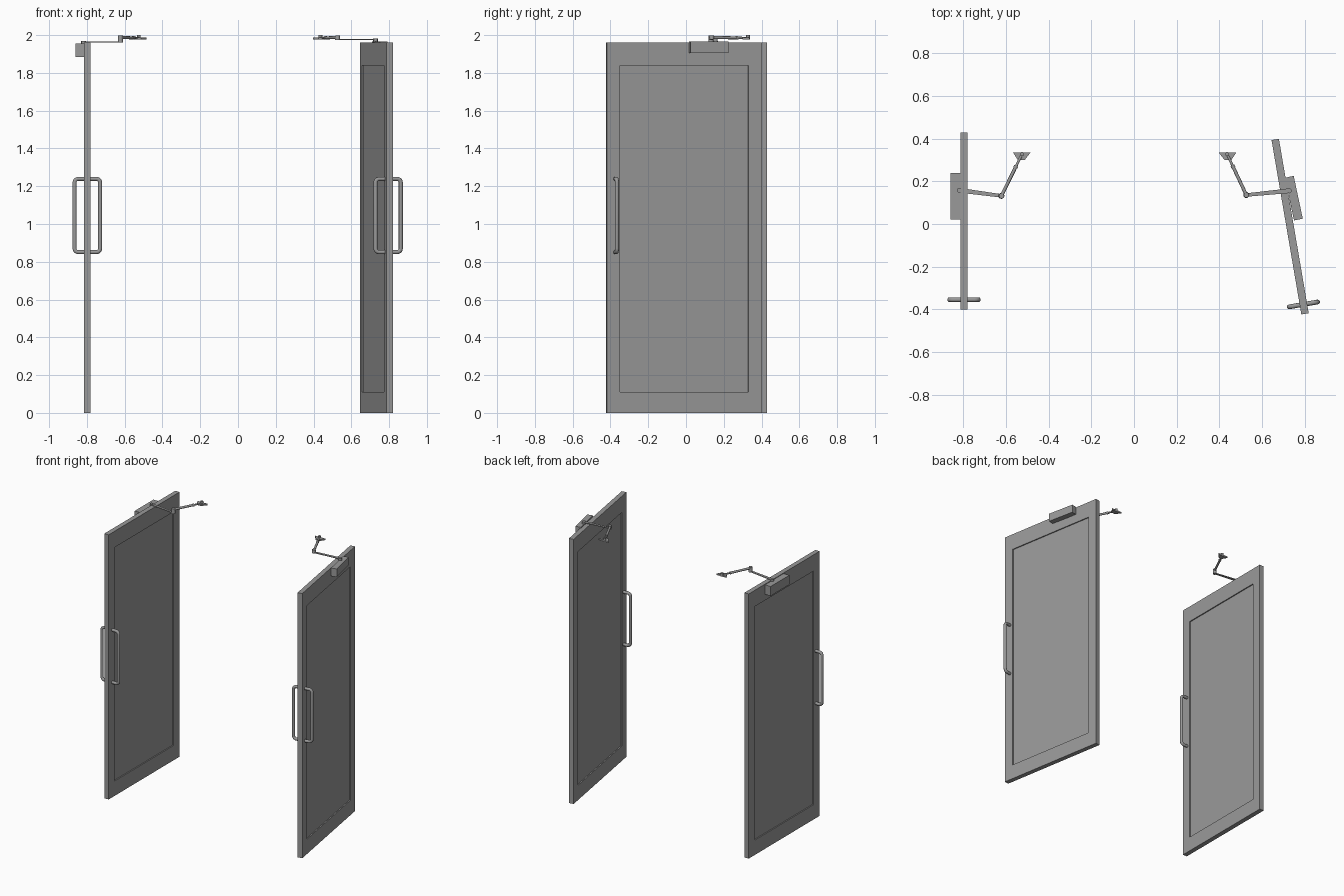
import bpy, bmesh, math
from mathutils import Vector, Matrix

if "Cube" in bpy.data.objects:
    bpy.data.objects.remove(bpy.data.objects["Cube"])

grey = bpy.data.materials.new("satin grey")
grey.use_nodes = True
COLOR = (0.32, 0.32, 0.32, 1)
grey.diffuse_color = COLOR
grey.node_tree.nodes["Principled BSDF"].inputs["Base Color"].default_value = COLOR


def finish(name, bm, matrix=Matrix(), smooth=False):
    bmesh.ops.recalc_face_normals(bm, faces=bm.faces)
    mesh = bpy.data.meshes.new(name)
    bm.to_mesh(mesh)
    bm.free()
    obj = bpy.data.objects.new(name, mesh)
    bpy.context.collection.objects.link(obj)
    obj.matrix_world = matrix
    mesh.materials.append(grey)
    if smooth:
        bpy.ops.object.select_all(action='DESELECT')
        obj.select_set(True)
        bpy.context.view_layer.objects.active = obj
        bpy.ops.object.shade_smooth_by_angle()
    return obj


def box(name, size, matrix):
    bm = bmesh.new()
    bmesh.ops.create_cube(bm, size=1, matrix=Matrix.Diagonal((*size, 1)))
    return finish(name, bm, matrix)


def rod(name, a, b, r1, r2, sides=16):
    a, b = Vector(a), Vector(b)
    d = b - a
    bm = bmesh.new()
    bmesh.ops.create_cone(bm, cap_ends=True, segments=sides, radius1=r1, radius2=r2, depth=d.length)
    turn = d.to_track_quat('Z', 'Y').to_matrix().to_4x4()
    return finish(name, bm, Matrix.Translation((a + b) / 2) @ turn, True)


def prism(name, outline, z0, z1, matrix=Matrix()):
    bm = bmesh.new()
    face = bm.faces.new([bm.verts.new((x, y, z0)) for x, y in outline])
    top = bmesh.ops.extrude_face_region(bm, geom=[face])["geom"]
    for v in top:
        if isinstance(v, bmesh.types.BMVert):
            v.co.z = z1
    return finish(name, bm, matrix)


def door_leaf(name, frame):
    # Slab with a recessed pane on both broad faces
    bm = bmesh.new()
    bmesh.ops.create_cube(bm, size=1, matrix=Matrix.Diagonal((0.035, 0.83, 1.96, 1)))
    broad = [f for f in bm.faces if abs(f.normal.x) > 0.9]
    bmesh.ops.inset_individual(bm, faces=broad, thickness=0.1)
    for f in broad:
        for v in f.verts:
            v.co.z = 0.86 if v.co.z > 0 else -0.87
    bmesh.ops.inset_individual(bm, faces=broad, thickness=0.0, depth=-0.008)
    finish(name, bm, frame @ Matrix.Translation((0, 0, 0.98)))


def handle(name, frame):
    # Rounded rectangular loop of tube passing through the door
    curve = bpy.data.curves.new(name, 'CURVE')
    curve.dimensions = '3D'
    curve.bevel_depth = 0.011
    curve.bevel_resolution = 3
    hx, hz, r = 0.068, 0.194, 0.02
    pts = []
    for i, (sx, sz) in enumerate(((1, 1), (-1, 1), (-1, -1), (1, -1))):
        for k in range(6):
            t = math.pi / 2 * (i + k / 5)
            pts.append((sx * (hx - r) + r * math.cos(t), 0, sz * (hz - r) + r * math.sin(t)))
    spline = curve.splines.new('POLY')
    spline.points.add(len(pts) - 1)
    for p, co in zip(spline.points, pts):
        p.co = (*co, 1)
    spline.use_cyclic_u = True
    spline.use_smooth = True
    obj = bpy.data.objects.new(name, curve)
    bpy.context.collection.objects.link(obj)
    curve.materials.append(grey)
    obj.matrix_world = frame @ Matrix.Translation((0, -0.37, 1.045))


def closer_arm(side, pivot, elbow, foot, bar_z):
    s = 1 if side == "left" else -1
    p, e, f = Vector(pivot), Vector(elbow), Vector(foot)
    # Flat bar from the closer to the elbow, narrowing outward
    d = (e - p).normalized()
    n = Vector((-d.y, d.x))
    prism(side + "_main_arm", [p + n * .011, p - n * .011, e - n * .008, e + n * .008],
          bar_z, bar_z + 0.005)
    rod(side + "_arm_pivot", (*p, bar_z - 0.012), (*p, bar_z + 0.008), 0.012, 0.012)
    rod(side + "_elbow", (*e, bar_z - 0.001), (*e, 1.997), 0.014, 0.012)
    # Stepped forearm: thick sleeve, then thin rod up to the foot
    lo, hi = (*e, 1.987), (*f, 1.985)
    mid = Vector(lo).lerp(Vector(hi), 0.72)
    rod(side + "_forearm_sleeve", lo, mid, 0.008, 0.008)
    rod(side + "_forearm_rod", mid, hi, 0.006, 0.006)
    rod(side + "_forearm_collar", Vector(lo).lerp(mid, 0.93), mid, 0.010, 0.010)
    rod(side + "_foot_pin", (*f, 1.976), (*f, 2.0), 0.010, 0.010)
    # Trapezoid mounting foot
    outline = [(f.x + s * x, f.y + y) for x, y in
               ((-0.04, 0.008), (0.043, 0.008), (0.02, -0.028), (-0.012, -0.028))]
    prism(side + "_arm_foot", outline, 1.977, 1.988)


# Door on the -x side stands straight, the other is swung slightly
frames = {
    "right": Matrix.Translation((-0.7975, 0.015, 0)),
    "left": Matrix.Translation((0.7325, -0.0125, 0)) @ Matrix.Rotation(math.radians(9.7), 4, 'Z'),
}
for side, frame in frames.items():
    door_leaf(side + "_door", frame)
    handle(side + "_handle", frame)

# Closer bodies and arms
box("right_closer_body", (0.046, 0.22, 0.07), Matrix.Translation((-0.838, 0.13, 1.92)))
box("left_closer_body", (0.042, 0.205, 0.06),
    Matrix.Translation((0.750, 0.121, 1.935)) @ Matrix.Rotation(math.radians(12), 4, 'Z'))
closer_arm("right", (-0.818, 0.158), (-0.622, 0.132), (-0.525, 0.328), 1.961)
closer_arm("left", (0.728, 0.156), (0.527, 0.136), (0.437, 0.328), 1.974)
